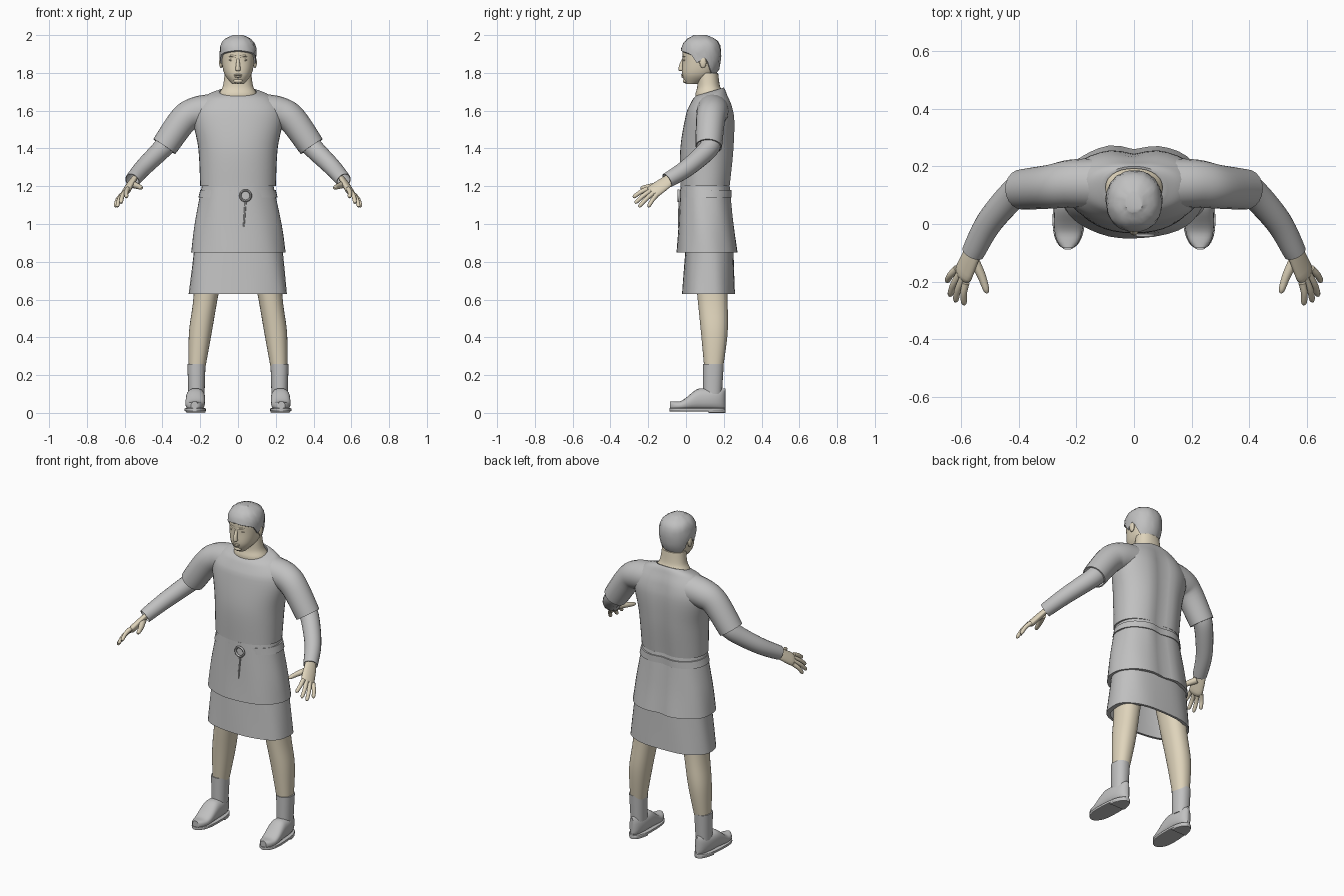
import bpy, bmesh, math, random
from math import sin, cos, pi, tau
from mathutils import Vector

random.seed(4)
if "Cube" in bpy.data.objects:
    bpy.data.objects.remove(bpy.data.objects["Cube"])

SEGMENTS = 40


def material(name, *rgb):
    mat = bpy.data.materials.new(name)
    mat.use_nodes = True
    mat.diffuse_color = (*rgb, 1)
    mat.node_tree.nodes["Principled BSDF"].inputs["Base Color"].default_value = (*rgb, 1)
    return mat


CLOTH = material("grey cloth", 0.53, 0.53, 0.53)
SKIN = material("beige skin", 0.74, 0.66, 0.5)


def finish(ob, name, mat, mirror=False):
    ob.name = name
    ob.data.materials.append(mat)
    ob.data.shade_smooth()
    ob.data.set_sharp_from_angle(angle=pi / 4)
    if mirror:
        ob.modifiers.new("Mirror", "MIRROR").use_mirror_merge = False


def bridge(name, rings, mat, mirror=False, hem=False):
    """Join closed rings; the far end is capped or folded inward as a hem."""
    bm = bmesh.new()
    if hem:
        centre = sum(rings[-1], Vector()) / len(rings[-1])
        rings = rings + [[centre.lerp(p, 0.9) for p in rings[-1]]]
    rows = [[bm.verts.new(p) for p in ring] for ring in rings]
    for near, far in zip(rows, rows[1:]):
        for i in range(len(near)):
            bm.faces.new((near[i - 1], near[i], far[i], far[i - 1]))
    bm.faces.new(rows[0])
    if not hem:
        bm.faces.new(rows[-1])
    bmesh.ops.recalc_face_normals(bm, faces=bm.faces)
    mesh = bpy.data.meshes.new(name)
    bm.to_mesh(mesh)
    bm.free()
    ob = bpy.data.objects.new(name, mesh)
    bpy.context.collection.objects.link(ob)
    finish(ob, name, mat, mirror)


def spline(keys, steps=6):
    """Smooth curve through the keys, column by column."""
    keys = [Vector(k) for k in keys]
    last = len(keys) - 1
    result = []
    for i in range(last):
        a, b = keys[i], keys[i + 1]
        enter = (b - keys[max(i - 1, 0)]) / 2
        leave = (keys[min(i + 2, last)] - a) / 2
        for s in range(steps):
            t = s / steps
            ease = t * t * (3 - 2 * t)
            result.append(a.lerp(b, ease) + enter * t * (1 - t) ** 2 - leave * t * t * (1 - t))
    return result + [keys[-1]]


def lookup(curve, key):
    """Row of a sorted curve at the given first column."""
    for a, b in zip(curve, curve[1:]):
        if key <= b[0]:
            return a.lerp(b, max(0, (key - a[0]) / (b[0] - a[0])))
    return curve[-1]


def power(value, n):
    return math.copysign(abs(value) ** (2 / n), value)


def oval(z, half, front, back, cx=0, n=2.2, groove=0, ripple=0, tilt=0):
    """Level ring that starts at the front, with an optional spine groove."""
    middle, depth, ring = (front + back) / 2, (back - front) / 2, []
    for i in range(SEGMENTS):
        a = tau * i / SEGMENTS
        wave = 1 + ripple * cos(7 * a + 9 * z)
        x, y = half * wave * power(sin(a), n), -depth * wave * power(cos(a), n)
        dent = groove * math.exp(-(x / 0.05) ** 2) if y > 0 else 0
        ring.append(Vector((cx + x, middle + y - dent, z + tilt * y)))
    return ring


def loft(name, keys, mat, mirror=False, hem=False, **shape):
    bridge(name, [oval(*k, **shape) for k in spline(keys)], mat, mirror, hem)


def tube(name, start, end, path, mat, across=(0, 1, 0), flat=1, mirror=True, hem=False):
    """Sweep a circle whose radius runs from start to end; free tips are rounded."""
    points, rings = spline(path), []
    last = len(points) - 1
    for i, p in enumerate(points):
        t = i / last
        forward = (points[min(i + 1, last)] - points[max(i - 1, 0)]).normalized()
        u = Vector(across)
        u = (u - forward * u.dot(forward)).normalized()
        v = forward.cross(u) * flat
        radius = start + (end - start) * t
        if not hem:
            radius *= math.sqrt(1 - 0.8 * max(0, 5 * t - 4) ** 2)
        rings.append([p + radius * (u * cos(tau * k / 20) + v * sin(tau * k / 20)) for k in range(20)])
    bridge(name, rings, mat, mirror, hem)


def blob(name, location, scale, mat):
    bpy.ops.mesh.primitive_uv_sphere_add(segments=16, ring_count=10, radius=1, location=location)
    bpy.context.object.scale = scale
    finish(bpy.context.object, name, mat)


# Shirt body, tilted toward the front at the neck opening
shirt = spline([(1.2, 0.2, -0.03, 0.24), (1.4, 0.21, -0.03, 0.26), (1.58, 0.24, 0, 0.26),
                (1.67, 0.18, 0.03, 0.22), (1.7, 0.11, 0.05, 0.2)])
rings = []
for key in shirt:
    collar = max(0, key[0] - 1.6) * 10
    rings.append(oval(*key, groove=0.02 * (1 - collar), tilt=0.3 * collar))
bridge("shirt_body", rings, CLOTH, hem=True)

# Short outer sleeves and long inner sleeves
tube("outer_sleeve", 0.09, 0.07, [(0.13, 0.14, 1.6), (0.22, 0.14, 1.59), (0.29, 0.13, 1.55),
                                  (0.39, 0.12, 1.41)], CLOTH, hem=True)
tube("inner_sleeve", 0.06, 0.04, [(0.35, 0.13, 1.46), (0.4, 0.12, 1.4), (0.5, 0.01, 1.3),
                                  (0.56, -0.1, 1.23)], CLOTH, hem=True)

# Hands: palm, thumb and four fingers fanned across the knuckles
across = Vector((0.5, 0.8, -0.5)).normalized()
knuckles = Vector((0.6, -0.18, 1.17))
tube("palm", 0.034, 0.045, [(0.55, -0.08, 1.24), (0.57, -0.12, 1.21), knuckles + Vector((0, -0.01, -0.01))],
     SKIN, across, flat=0.45)
tube("thumb", 0.02, 0.01, [(0.56, -0.12, 1.21), (0.53, -0.18, 1.2), (0.51, -0.24, 1.19)], SKIN, across)
tips = {"index": (0.59, -0.28, 1.14), "middle": (0.62, -0.27, 1.11),
        "ring": (0.64, -0.25, 1.09), "little": (0.65, -0.2, 1.09)}
for i, (finger, tip) in enumerate(tips.items()):
    base = knuckles + across * (i - 1.5) / 45
    bend = base.lerp(Vector(tip), 0.5) + Vector((0.005, 0, 0.005))
    tube(finger + "_finger", 0.013, 0.01, [base, bend, tip], SKIN, across)

# Tunic skirt, under skirt, and belt with its ring and cord
loft("tunic_skirt", [(1.2, 0.19, -0.03, 0.24), (1, 0.23, -0.04, 0.26), (0.85, 0.25, -0.05, 0.28)],
     CLOTH, hem=True, groove=0.02, ripple=0.008)
loft("under_skirt", [(0.9, 0.23, 0, 0.25), (0.63, 0.26, -0.02, 0.26)], CLOTH, hem=True, n=2.5, ripple=0.008)
loft("belt", [(1.14, 0.21, -0.03, 0.25), (1.18, 0.2, -0.03, 0.25)], CLOTH, hem=True, groove=0.02)
bpy.ops.mesh.primitive_torus_add(major_radius=0.028, minor_radius=0.006, major_segments=24, minor_segments=8,
                                 location=(0.04, -0.04, 1.15), rotation=(pi / 2, 0, 0))
finish(bpy.context.object, "belt_ring", CLOTH)
tube("belt_cord", 0.005, 0.004, [(0.04, -0.035, 1.12), (0.03, -0.04, 0.98)], CLOTH, mirror=False)

# Legs and socks
loft("leg", [(0.95, 0.09, 0.03, 0.22, 0.13), (0.62, 0.065, 0.06, 0.22, 0.17),
             (0.42, 0.06, 0.08, 0.22, 0.2), (0.2, 0.04, 0.1, 0.19, 0.22)], SKIN, mirror=True)
loft("sock", [(0.26, 0.048, 0.09, 0.2, 0.22), (0.1, 0.043, 0.09, 0.19, 0.22)], CLOTH, mirror=True)


def shoe_part(name, begin, grow, low, toe, heel, n):
    """Stack cross-sections from toe to heel; height climbs over the instep."""
    rings = []
    for i in range(25):
        t = begin + (0.995 - begin) * i / 24
        y = 0.3 * t - 0.09
        cx = 0.23 - 0.01 * t
        half = (0.055 - 0.008 * t + grow) * (1 - abs(2 * t - 1) ** 3) ** 0.5
        climb = min(1, max(0, 2.5 * t - 0.4))
        high = toe + (heel - toe) * climb * climb * (3 - 2 * climb)
        middle, rise = (low + high) / 2, (high - low) / 2
        rings.append([Vector((cx + half * power(cos(tau * k / 24), n), y,
                              middle + rise * power(sin(tau * k / 24), n))) for k in range(24)])
    bridge(name, rings, CLOTH, mirror=True)


# Shoes
shoe_part("shoe_upper", 0.02, 0, 0.015, 0.06, 0.13, 2.5)
shoe_part("shoe_sole", 0.005, 0.005, 0.008, 0.025, 0.025, 9)
shoe_part("shoe_heel", 0.7, 0.004, 0, 0.02, 0.02, 9)

# Neck and head
loft("neck", [(1.66, 0.1, 0.05, 0.2), (1.69, 0.1, 0.05, 0.2), (1.73, 0.08, 0.06, 0.18), (1.8, 0.07, 0.06, 0.17)], SKIN)
profile = [(1.74, 0.03, 0, 0.06), (1.79, 0.07, -0.02, 0.15), (1.86, 0.086, -0.018, 0.174),
           (1.93, 0.086, -0.016, 0.174), (1.97, 0.065, 0.01, 0.15), (1.99, 0.02, 0.05, 0.1)]
loft("head", profile, SKIN)

# Hair cap from crown to a hem that follows fringe, sideburn and nape
head = spline(profile)
hem_line = spline([(0, 1.92), (60, 1.9), (80, 1.85), (100, 1.88), (130, 1.8), (180, 1.78)])
rings = []
for row in range(10):
    t, ring = row / 9, []
    for i in range(SEGMENTS):
        turn = 360 * i / SEGMENTS
        low = lookup(hem_line, min(turn, 360 - turn))[1]
        z = low + (1.99 - low) * cos(t * pi / 2)
        half, front, back = lookup(head, z)[1:]
        grow = 0.009 + random.uniform(-0.002, 0.002)
        p = oval(z, half + grow, front - grow, back + grow)[i]
        p.z += 0.01 * (1 - t)
        ring.append(p)
    rings.append(ring)
bridge("hair", rings, CLOTH, hem=True)

# Face and ears
tube("nose", 0.006, 0.016, [(0, -0.01, 1.88), (0, -0.025, 1.84), (0, -0.025, 1.81)], SKIN, mirror=False)
tube("brow", 0.006, 0.004, [(0.01, -0.014, 1.886), (0.035, -0.01, 1.89), (0.06, 0.01, 1.884)], SKIN, (0, 0, 1))
blob("upper_lip", (0, -0.018, 1.789), (0.022, 0.008, 0.005), SKIN)
blob("lower_lip", (0, -0.017, 1.78), (0.018, 0.008, 0.006), SKIN)
blob("chin", (0, -0.003, 1.757), (0.025, 0.014, 0.012), SKIN)
for side, s in (("left", 1), ("right", -1)):
    blob(side + "_eye", (0.033 * s, -0.006, 1.868), (0.014, 0.008, 0.006), SKIN)
    blob(side + "_ear", (0.09 * s, 0.09, 1.855), (0.01, 0.018, 0.03), SKIN)
